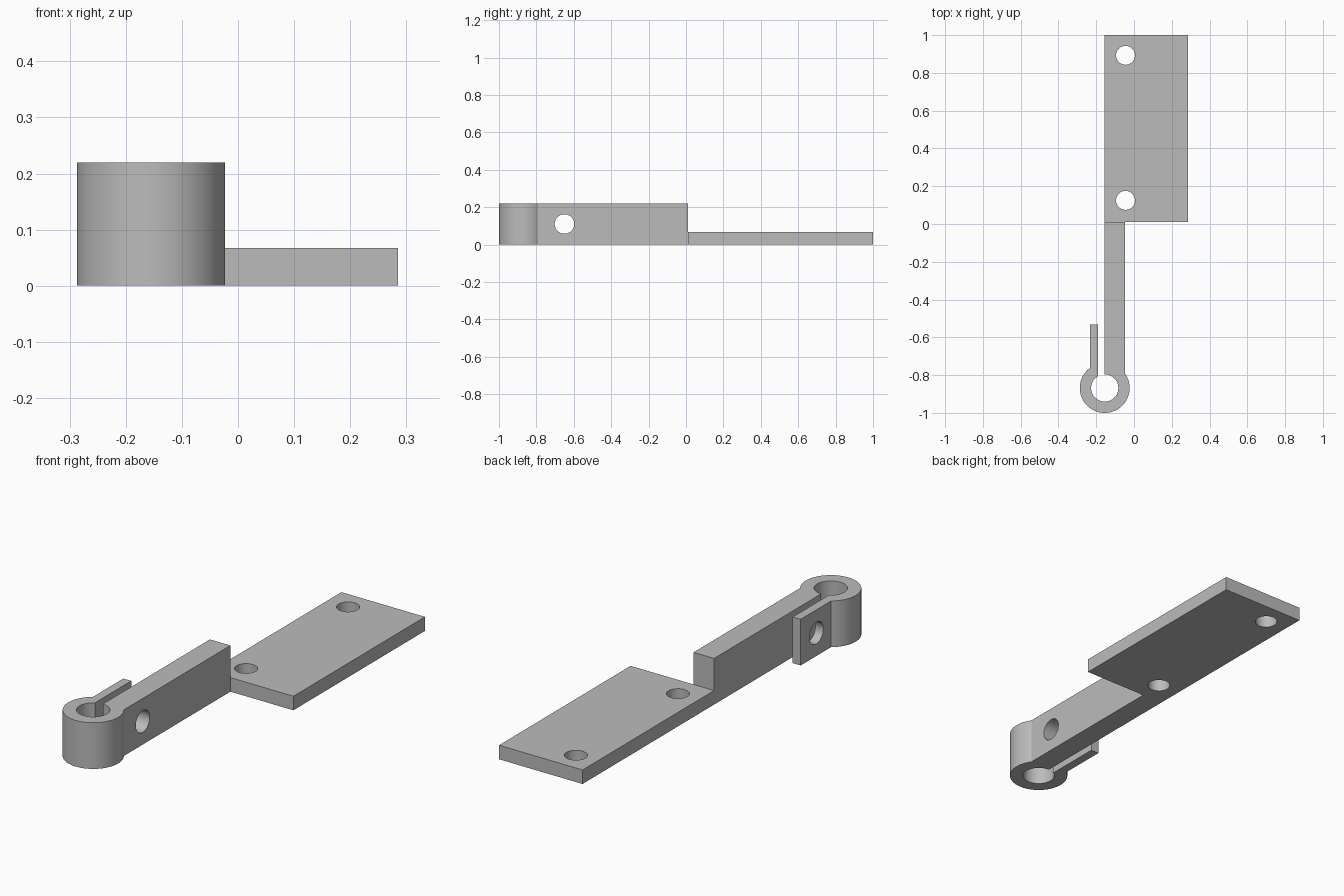
import bpy, bmesh
from math import atan2, cos, sin, sqrt, pi, radians

cube = bpy.data.objects.get("Cube")
if cube:
    bpy.data.objects.remove(cube, do_unlink=True)

grey = bpy.data.materials.new("plain grey")
grey.use_nodes = True
colour = (0.5, 0.5, 0.5, 1)
grey.diffuse_color = colour
grey.node_tree.nodes["Principled BSDF"].inputs["Base Color"].default_value = colour


def extrude_outline(name, outline, height):
    """Solid standing on the ground with the given plan outline."""
    bm = bmesh.new()
    face = bm.faces.new([bm.verts.new((x, y, 0)) for x, y in outline])
    top = bmesh.ops.extrude_face_region(bm, geom=[face])["geom"]
    bmesh.ops.translate(bm, vec=(0, 0, height),
                        verts=[v for v in top if isinstance(v, bmesh.types.BMVert)])
    bmesh.ops.recalc_face_normals(bm, faces=bm.faces)
    mesh = bpy.data.meshes.new(name)
    bm.to_mesh(mesh)
    bm.free()
    mesh.materials.append(grey)
    obj = bpy.data.objects.new(name, mesh)
    bpy.context.collection.objects.link(obj)
    return obj


def drill(obj, location, radius, rotation=(0, 0, 0)):
    """Cut a round hole right through the part."""
    bpy.ops.mesh.primitive_cylinder_add(vertices=64, radius=radius, depth=0.6,
                                        location=location, rotation=rotation)
    cutter = bpy.context.object
    cutter.name = "hole_cutter"
    cutter.hide_render = True
    cutter.data.materials.append(grey)
    mod = obj.modifiers.new("hole", "BOOLEAN")
    mod.operation = "DIFFERENCE"
    mod.solver = "EXACT"
    mod.object = cutter
    bpy.ops.object.select_all(action="DESELECT")
    obj.select_set(True)
    bpy.context.view_layer.objects.active = obj
    bpy.ops.object.modifier_apply(modifier=mod.name)
    bpy.data.objects.remove(cutter, do_unlink=True)


def finish(obj):
    bpy.ops.object.select_all(action="DESELECT")
    obj.select_set(True)
    bpy.context.view_layer.objects.active = obj
    bpy.ops.object.shade_smooth_by_angle(angle=radians(30))


# Shared dimensions
cx, cy = -0.155, -0.868
outer, inner = 0.132, 0.072
arm_right, tab_left, tab_right = -0.047, -0.232, -0.19
joint_y, tab_end = 0.01, -0.532


def arc(radius, x_start, x_end, steps=64):
    """Arc round the bottom of the ring, between two x positions on its upper half."""
    a, b = [atan2(sqrt(radius ** 2 - (x - cx) ** 2), x - cx) for x in (x_start, x_end)]
    if x_start > x_end:
        b -= 2 * pi
    else:
        b += 2 * pi
    return [(cx + radius * cos(a + (b - a) * i / steps),
             cy + radius * sin(a + (b - a) * i / steps)) for i in range(steps + 1)]


# Split ring, clamping tab and arm as one profile
outline = [(arm_right, joint_y)]
outline += arc(outer, arm_right, tab_left)
outline += [(tab_left, tab_end), (tab_right, tab_end)]
outline += arc(inner, tab_right, cx)
outline += [(cx, joint_y)]
clamp = extrude_outline("clamp_arm", outline, 0.22)
drill(clamp, (cx, -0.65, 0.11), 0.052, (0, pi / 2, 0))
finish(clamp)

# Mounting plate with two screw holes
plate = extrude_outline("mounting_plate",
                        [(cx, joint_y), (0.285, joint_y), (0.285, 1), (cx, 1)], 0.067)
for y in (0.125, 0.893):
    drill(plate, (-0.045, y, 0), 0.05)
finish(plate)
